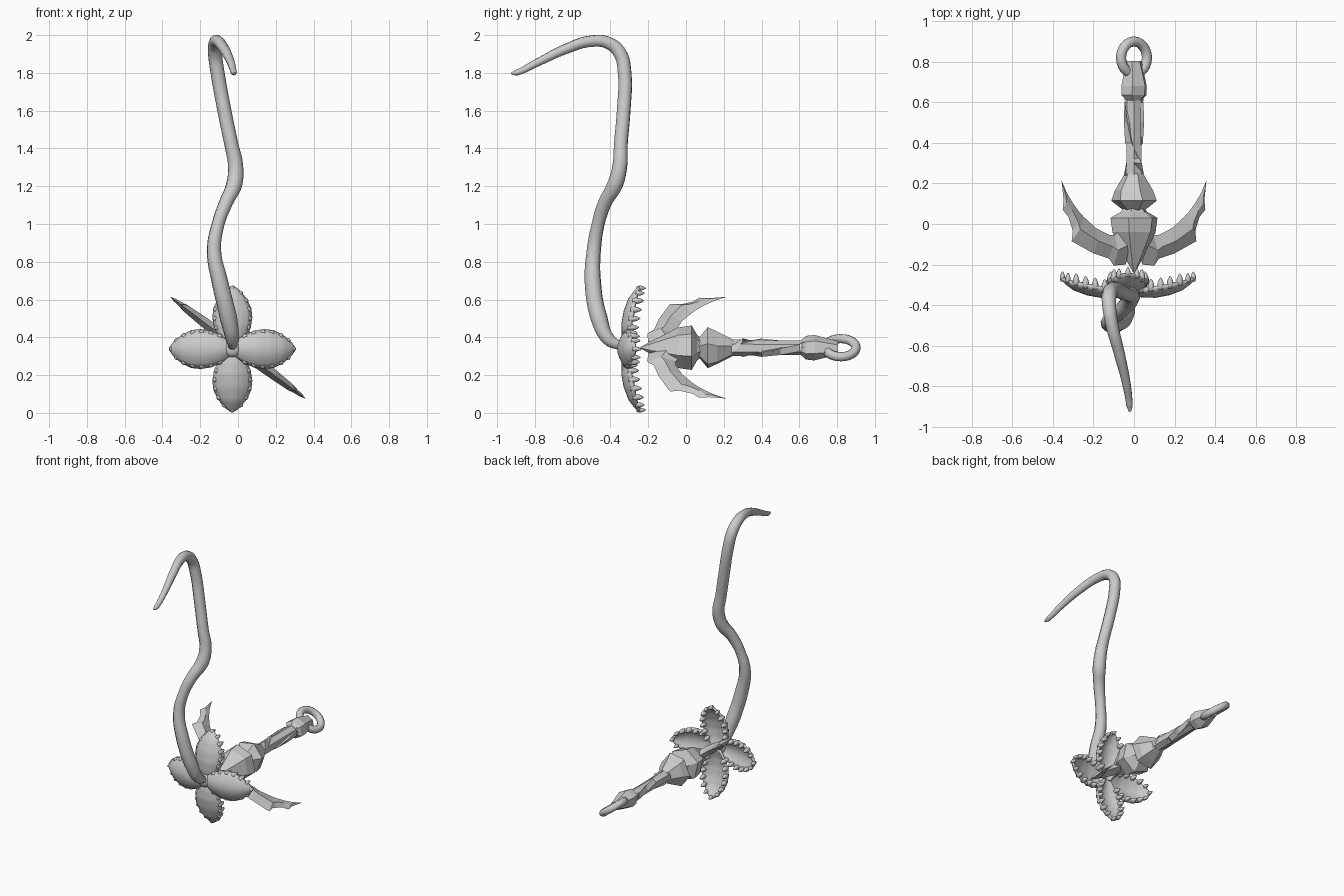
import bpy, bmesh, math
from mathutils import Vector, Matrix

if "Cube" in bpy.data.objects:
    bpy.data.objects.remove(bpy.data.objects["Cube"])

# harpoon lies along y; its flat plane is rolled about that axis
ROLL = Matrix.Translation((0, 0, 0.345)) @ Matrix.Rotation(math.radians(37), 4, 'Y')


def finish(bm, name, mat=None, smooth=False):
    bmesh.ops.recalc_face_normals(bm, faces=bm.faces)
    me = bpy.data.meshes.new(name)
    bm.to_mesh(me)
    bm.free()
    if mat:
        me.transform(mat)
    for p in me.polygons:
        p.use_smooth = smooth
    ob = bpy.data.objects.new(name, me)
    bpy.context.collection.objects.link(ob)
    return ob


def loft(bm, rings):
    """Skin a list of closed rings of points and cap both ends."""
    rows = [[bm.verts.new(p) for p in r] for r in rings]
    n = len(rows[0])
    for a, b in zip(rows, rows[1:]):
        for i in range(n):
            j = (i + 1) % n
            bm.faces.new((a[i], a[j], b[j], b[i]))
    bm.faces.new(rows[0])
    bm.faces.new(rows[-1])


def faceted(name, stations, n, phase=0.0):
    """Low-poly body along y from (y, half width, half depth)."""
    bm = bmesh.new()
    ang = [phase + math.tau * i / n for i in range(n)]
    loft(bm, [[(ru * math.cos(a), y, rw * math.sin(a)) for a in ang] for y, ru, rw in stations])
    return finish(bm, name, ROLL)


def tube(name, pts, res=6, sides=3):
    """Round tube through points (x, y, z, radius)."""
    cu = bpy.data.curves.new(name, 'CURVE')
    cu.dimensions = '3D'
    cu.bevel_depth = 1.0
    cu.bevel_resolution = sides
    cu.resolution_u = res
    cu.use_fill_caps = True
    sp = cu.splines.new('BEZIER')
    sp.bezier_points.add(len(pts) - 1)
    for bp, (x, y, z, r) in zip(sp.bezier_points, pts):
        bp.co = (x, y, z)
        bp.radius = r
        bp.handle_left_type = bp.handle_right_type = 'AUTO'
    ob = bpy.data.objects.new(name, cu)
    bpy.context.collection.objects.link(ob)
    return ob


def interp(table, t):
    for (a, va), (b, vb) in zip(table, table[1:]):
        if t <= b:
            return va + (vb - va) * (t - a) / (b - a)
    return table[-1][1]


# long winding stem
tube("stem", [
    (-0.03, -0.34, 0.35, .022), (-0.03, -0.41, 0.39, .036), (-0.05, -0.46, 0.5, .046),
    (-0.095, -0.493, 0.69, .044), (-0.127, -0.488, 0.86, .038), (-0.105, -0.465, 1.0, .034),
    (-0.065, -0.43, 1.11, .037), (-0.02, -0.375, 1.21, .043), (-0.013, -0.35, 1.31, .04),
    (-0.035, -0.345, 1.42, .037), (-0.072, -0.33, 1.6, .037), (-0.108, -0.325, 1.8, .037),
    (-0.122, -0.35, 1.905, .037), (-0.122, -0.41, 1.958, .034), (-0.108, -0.5, 1.968, .031),
    (-0.072, -0.64, 1.925, .027), (-0.037, -0.79, 1.853, .021), (-0.022, -0.895, 1.802, .016),
    (-0.02, -0.925, 1.797, .006)])

# four toothed petals
LENGTH = 0.336
WIDTH = [(0, .032), (.1, .055), (.2, .078), (.35, .098), (.5, .106), (.65, .1), (.8, .075),
         (.9, .047), (.96, .026), (1, .004)]
BACK = [(0, -.345), (.2, -.362), (.4, -.364), (.6, -.352), (.8, -.327), (.92, -.297), (1, -.27)]


def petal_point(t, s):
    w = interp(WIDTH, t)
    return Vector((w * s, interp(BACK, t) + 0.045 * w / 0.1 * s * s, t * LENGTH))


def add_petal(name, angle, shift):
    mat = Matrix.Translation((-0.03, shift, 0.338)) @ Matrix.Rotation(angle, 4, 'Y')
    nt, ns = 20, 8
    bm = bmesh.new()
    grid = [[bm.verts.new(petal_point(i / nt, 2 * j / ns - 1)) for j in range(ns + 1)]
            for i in range(nt + 1)]
    for i in range(nt):
        for j in range(ns):
            bm.faces.new((grid[i][j], grid[i][j + 1], grid[i + 1][j + 1], grid[i + 1][j]))
    ob = finish(bm, name + "_petal", mat, True)
    mod = ob.modifiers.new("thickness", 'SOLIDIFY')
    mod.thickness = 0.016
    # put the thickness on the inner (+y) side
    mod.offset = 1 if ob.data.polygons[nt * ns // 2].normal.y > 0 else -1
    # teeth along the rim
    bm = bmesh.new()
    spots = [(t, s * 0.84) for t in (.2, .34, .48, .62, .76, .88) for s in (-1, 1)] + [(.96, 0)]
    for t, s in spots:
        base = petal_point(t, s)
        k = 1.0 if t < .8 else 0.8
        rings = [[base + Vector((r * k * math.cos(a), y * k, r * k * math.sin(a)))
                  for a in [math.tau * q / 8 for q in range(8)]]
                 for y, r in ((0, .012), (.02, .017), (.038, .014), (.054, .007), (.062, .001))]
        loft(bm, rings)
    finish(bm, name + "_teeth", mat, True)


for i, name in enumerate(("upper", "right", "lower", "left")):
    add_petal(name, i * math.pi / 2, 0.022 if i % 2 == 0 else 0.0)

# flower centre
bm = bmesh.new()
bmesh.ops.create_uvsphere(bm, u_segments=16, v_segments=8, radius=0.045)
finish(bm, "flower_centre", Matrix.Translation((-0.03, -0.335, 0.34)) @ Matrix.Diagonal((1, .6, 1, 1)), True)

# harpoon head, collar, shaft and end block
faceted("harpoon_head", [(-.24, .004, .004), (-.19, .035, .03), (-.04, .115, .105),
                         (.03, .125, .115), (.06, .07, .065), (.085, .05, .05)], 6, 0.3)
faceted("collar", [(.065, .05, .05), (.115, .11, .118), (.165, .1, .09), (.225, .06, .06),
                   (.25, .045, .045)], 6, 0.8)
faceted("shaft", [(.22, .046, .043), (.45, .042, .038), (.66, .042, .038)], 6, 0.1)
faceted("end_block", [(.61, .042, .04), (.635, .07, .058), (.68, .07, .066), (.805, .043, .03)], 6, 0.2)

# barbed flukes: (leading edge u, y), (trailing edge u, y), half thickness
FLUKE = [((.05, -.2), (.05, .0), .03), ((.125, -.205), (.12, -.055), .032),
         ((.155, -.17), (.15, -.055), .03), ((.25, -.145), (.235, -.02), .026),
         ((.385, -.085), (.31, .035), .02), ((.378, -.035), (.34, .062), .017),
         ((.405, .035), (.375, .1), .012), ((.44, .07), (.405, .14), .008),
         ((.435, .12), (.415, .155), .006), ((.447, .212), (.445, .21), .001)]
for name, side in (("right_fluke", 1), ("left_fluke", -1)):
    bm = bmesh.new()
    rings = []
    for (u0, y0), (u1, y1), w in FLUKE:
        um, ym = side * (u0 + u1) / 2, (y0 + y1) / 2
        rings.append([(side * u0, y0, 0), (um, ym, w), (side * u1, y1, 0), (um, ym, -w)])
    loft(bm, rings)
    finish(bm, name, ROLL)

# angular strap wound round the shaft
STRAP = [(.24, 20), (.3, 100), (.4, 165), (.5, 190), (.6, 215), (.64, 260)]
for name, turn in (("strap", 0), ("strap_second", 180)):
    bm = bmesh.new()
    rings = []
    for y, deg in STRAP:
        a = math.radians(deg + turn)
        rings.append([(r * math.cos(a + d), y, r * math.sin(a + d))
                      for r, d in ((.03, -.5), (.05, -.4), (.05, .4), (.03, .5))])
    loft(bm, rings)
    finish(bm, name, ROLL)

# ring at the tail
bpy.ops.mesh.primitive_torus_add(major_radius=0.08, minor_radius=0.025, major_segments=24, minor_segments=10)
ring = bpy.context.object
ring.name = "tail_ring"
ring.data.transform(ROLL @ Matrix.Translation((0, 0.82, 0)))
for p in ring.data.polygons:
    p.use_smooth = True
